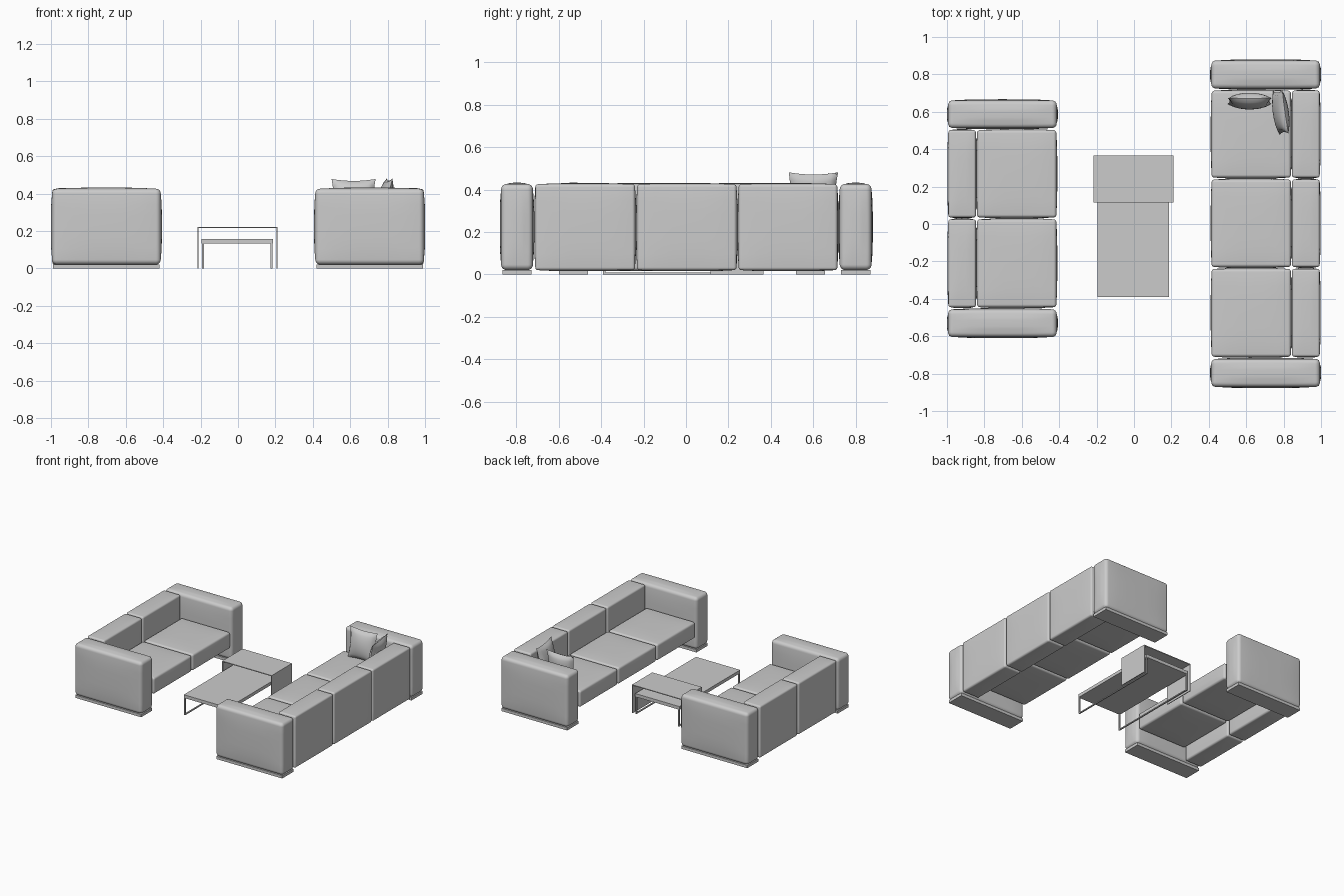
import bpy, bmesh, math
from mathutils import Vector, Matrix

if "Cube" in bpy.data.objects:
    bpy.data.objects.remove(bpy.data.objects["Cube"])


def finish(name, bm, angle=None):
    bmesh.ops.recalc_face_normals(bm, faces=bm.faces)
    me = bpy.data.meshes.new(name)
    bm.to_mesh(me)
    bm.free()
    ob = bpy.data.objects.new(name, me)
    bpy.context.collection.objects.link(ob)
    if angle:
        bpy.ops.object.select_all(action='DESELECT')
        ob.select_set(True)
        bpy.context.view_layer.objects.active = ob
        bpy.ops.object.shade_smooth_by_angle(angle=math.radians(angle))
    return ob


def box(name, x0, x1, y0, y1, z0, z1):
    bm = bmesh.new()
    bmesh.ops.create_cube(bm, size=1)
    for v in bm.verts:
        v.co = (x0 + (v.co.x + .5) * (x1 - x0),
                y0 + (v.co.y + .5) * (y1 - y0),
                z0 + (v.co.z + .5) * (z1 - z0))
    return finish(name, bm)


def cushion(name, x0, x1, y0, y1, z0, z1, r=.022, puff=.006):
    """Upholstered block: rounded edges and slightly swollen faces."""
    lo, hi = Vector((x0, y0, z0)), Vector((x1, y1, z1))
    mid, half = (lo + hi) / 2, (hi - lo) / 2 - Vector((puff,) * 3)
    bm = bmesh.new()
    bmesh.ops.create_cube(bm, size=2)
    bmesh.ops.subdivide_edges(bm, edges=bm.edges, cuts=11, use_grid_fill=True)
    for v in bm.verts:
        inner, d, par = Vector(), Vector(), []
        for i in range(3):
            k, h = v.co[i] * 6, half[i]          # grid index -6..6
            s = 1 if k > 0 else -1
            over = abs(k) - 3
            if over > 0:                         # inside the rounded margin
                inner[i] = s * (h - r)
                d[i] = s * r * math.tan(over / 3 * math.pi / 4)
            else:
                inner[i] = k / 3 * (h - r)
            par.append(inner[i] / (h - r))
        p = inner + d.normalized() * r
        for i in range(3):                       # swell the face outward
            a, b = par[i - 1], par[i - 2]
            p[i] += puff * par[i] * (1 - a ** 4) * (1 - b ** 4)
        v.co = mid + p
    return finish(name, bm, 60)


def sofa(label, side, ys, arm):
    """side = -1 left / +1 right; ys = arm end, seat splits..., arm end."""
    def span(a, b):
        return sorted((side * a, side * b))
    front, back, rear = .407, .84, 1.0
    for tag, y0, y1 in (("front", ys[0], ys[0] + arm), ("rear", ys[-1] - arm, ys[-1])):
        cushion(f"{label}_{tag}_arm", *span(front, rear), y0, y1, .015, .432, r=.026)
        box(f"{label}_{tag}_foot", *span(front + .012, rear - .012),
            y0 + .012, y1 - .012, 0, .022)
    cuts = [ys[0] + arm] + ys[1:-1] + [ys[-1] - arm]
    for n, (y0, y1) in enumerate(zip(cuts, cuts[1:]), 1):
        cushion(f"{label}_back_{n}", *span(back, rear - .002), y0, y1,
                .015, .43, r=.014, puff=.005)
        cushion(f"{label}_seat_{n}", *span(front + .003, back + .004), y0, y1,
                .115, .253, r=.016, puff=.005)


def pillow(name, size, thick, matrix):
    """Square pillow with pinched corners, in its local XZ plane."""
    bm = bmesh.new()
    n, h = 14, size / 2
    for s in (-1, 1):
        rows = []
        for i in range(n + 1):
            row = []
            for j in range(n + 1):
                u, w = 2 * i / n - 1, 2 * j / n - 1
                bulge = max(0, (1 - u * u) * (1 - w * w)) ** .5
                x = h * u * (1 - .09 * (1 - w * w))
                z = h * w * (1 - .09 * (1 - u * u))
                row.append(bm.verts.new((x, s * thick / 2 * bulge, z)))
            rows.append(row)
        for i in range(n):
            for j in range(n):
                bm.faces.new((rows[i][j], rows[i + 1][j],
                              rows[i + 1][j + 1], rows[i][j + 1]))
    bmesh.ops.remove_doubles(bm, verts=bm.verts, dist=1e-5)
    bm.transform(matrix)
    return finish(name, bm, 70)


# Two-seat and three-seat sofas facing each other
sofa("small_sofa", -1, [-.61, .03, .667], .16)
sofa("large_sofa", 1, [-.877, -.235, .243, .88], .162)

# Throw pillows in the rear corner of the large sofa
R = Matrix.Rotation
pillow("arm_pillow", .235, .085,
       Matrix.Translation((.618, .657, .362)) @ R(math.radians(-8), 4, 'X'))
pillow("back_pillow", .235, .075,
       Matrix.Translation((.785, .597, .366)) @ R(math.radians(-82), 4, 'Z')
       @ R(math.radians(-12), 4, 'X'))

# Low table: slab on two sled frames
X0, X1, Y0, Y1 = -.195, .187, -.39, .36
box("low_table_top", X0, X1, Y0, Y1, .132, .157)
t = .01
for tag, x in (("left", X0 + .002), ("right", X1 - t - .002)):
    box(f"{tag}_sled_rail", x, x + t, Y0, Y1, 0, .008)
    box(f"{tag}_sled_front_leg", x, x + t, Y0, Y0 + t, .008, .132)
    box(f"{tag}_sled_rear_leg", x, x + t, Y1 - t, Y1, .008, .132)

# High bridge table: thin sheet folded over the low one
bm = bmesh.new()
a, b, top, w = -.217, .211, .222, .006
outline = [(a, 0), (a, top), (b, top), (b, 0),
           (b - w, 0), (b - w, top - w), (a + w, top - w), (a + w, 0)]
ends = [[bm.verts.new((x, y, z)) for x, z in outline] for y in (.115, .365)]
for i in range(8):
    j = (i + 1) % 8
    bm.faces.new((ends[0][i], ends[0][j], ends[1][j], ends[1][i]))
for e in ends:
    for q in ((0, 1, 6, 7), (1, 2, 5, 6), (2, 3, 4, 5)):
        bm.faces.new([e[k] for k in q])
finish("bridge_table", bm)
